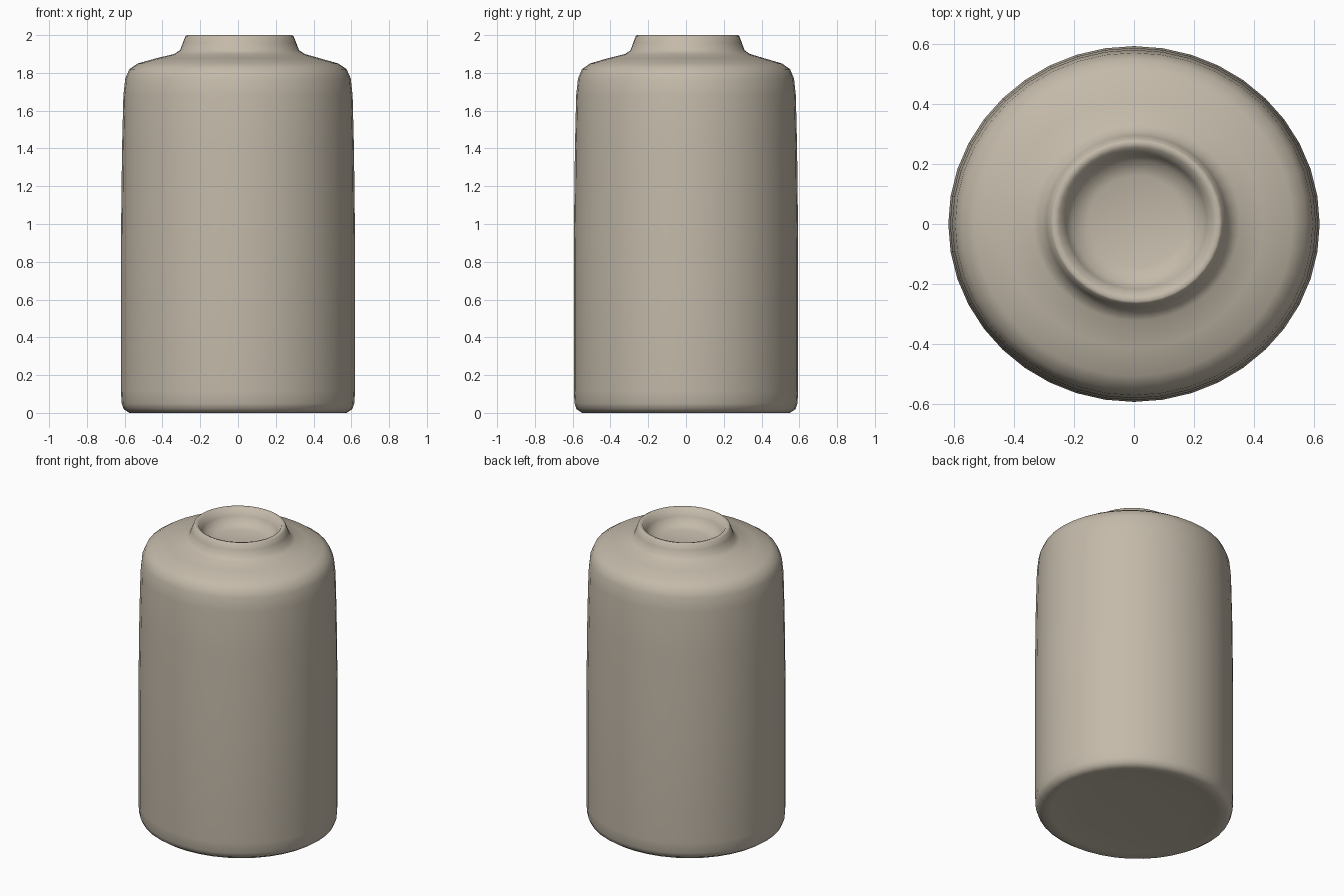
import bpy, bmesh, math

if "Cube" in bpy.data.objects:
    bpy.data.objects.remove(bpy.data.objects["Cube"])

SEGMENTS = 40
Y_SCALE = 0.958   # the body is slightly oval

# Single clay colour
clay = bpy.data.materials.new("warm clay")
clay.diffuse_color = (0.55, 0.49, 0.40, 1)
clay.use_nodes = True
clay.node_tree.nodes["Principled BSDF"].inputs["Base Color"].default_value = clay.diffuse_color


def lathe(name, profile, neck_start):
    """Spin (radius, z) points into a smooth surface; rings from neck_start on sit slightly off-centre."""
    bm = bmesh.new()
    rings = []
    for i, (r, z) in enumerate(profile):
        off = 0.008 if i >= neck_start else 0.0
        if r == 0:
            rings.append([bm.verts.new((off, off, z))])
            continue
        rings.append([bm.verts.new((off + r * math.cos(a), off + r * Y_SCALE * math.sin(a), z))
                      for a in (2 * math.pi * k / SEGMENTS for k in range(SEGMENTS))])
    for low, high in zip(rings, rings[1:]):
        for k in range(SEGMENTS):
            n = (k + 1) % SEGMENTS
            if len(low) == 1:
                bm.faces.new((low[0], high[n], high[k]))
            elif len(high) == 1:
                bm.faces.new((low[k], low[n], high[0]))
            else:
                bm.faces.new((low[k], low[n], high[n], high[k]))
    bmesh.ops.recalc_face_normals(bm, faces=bm.faces)
    mesh = bpy.data.meshes.new(name)
    bm.to_mesh(mesh)
    bm.free()
    mesh.materials.append(clay)
    obj = bpy.data.objects.new(name, mesh)
    bpy.context.collection.objects.link(obj)
    bpy.context.view_layer.objects.active = obj
    obj.select_set(True)
    bpy.ops.object.shade_smooth_by_angle(angle=math.radians(50))
    obj.select_set(False)
    return obj


# Underside, wall, shoulder, neck, lip and shallow well in one outline
profile = [
    (0, 0.02), (0.35, 0.018), (0.52, 0.008), (0.575, 0.0),   # slightly hollow underside
    (0.605, 0.02), (0.616, 0.05), (0.62, 0.12),              # rounded foot
    (0.62, 0.9), (0.614, 1.4), (0.607, 1.68),                # wall
    (0.597, 1.77), (0.575, 1.82), (0.53, 1.85),              # rounded shoulder
    (0.43, 1.878), (0.345, 1.9),
    (0.315, 1.92), (0.30, 1.96), (0.286, 1.995),             # neck
    (0.278, 2.0), (0.258, 1.995),                            # lip
    (0.235, 1.95), (0.215, 1.91), (0.16, 1.89), (0, 1.885),  # well
]
lathe("jar", profile, neck_start=14)
